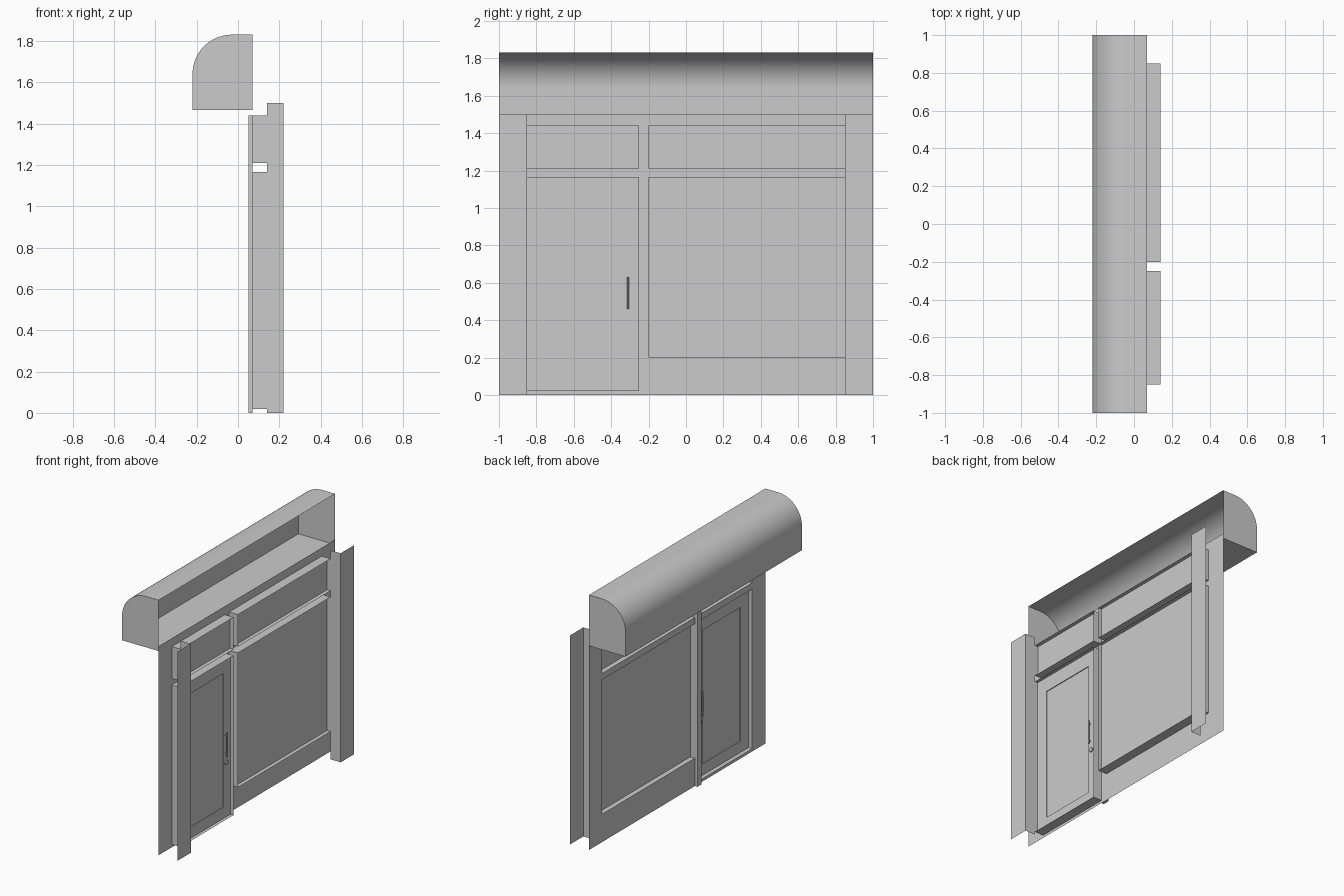
import bpy, bmesh, math

cube = bpy.data.objects.get("Cube")
if cube:
    bpy.data.objects.remove(cube, do_unlink=True)

GREY = (0.6, 0.6, 0.6, 1)
grey = bpy.data.materials.new("plain grey")
grey.use_nodes = True
grey.diffuse_color = GREY
grey.node_tree.nodes["Principled BSDF"].inputs["Base Color"].default_value = GREY


def make(name, bm):
    mesh = bpy.data.meshes.new(name)
    bm.to_mesh(mesh)
    bm.free()
    mesh.materials.append(grey)
    ob = bpy.data.objects.new(name, mesh)
    bpy.context.collection.objects.link(ob)
    return ob


def quad(bm, pts):
    return bm.faces.new([bm.verts.new(p) for p in pts])


def box(bm, lo, hi):
    geo = bmesh.ops.create_cube(bm, size=1)
    for v in geo["verts"]:
        v.co = [lo[i] + (v.co[i] + 0.5) * (hi[i] - lo[i]) for i in range(3)]


def rod(bm, centre, radius, length, along_x=False):
    geo = bmesh.ops.create_cone(bm, cap_ends=True, segments=16, radius1=radius,
                                radius2=radius, depth=length)
    for v in geo["verts"]:
        x, y, z = v.co
        local = (z, y, -x) if along_x else (x, y, z)
        v.co = [c + d for c, d in zip(centre, local)]


WALL_X, FRONT_X, FLANGE_X = 0.07, 0.14, 0.22
SIDE, POST_L, POST_R = 0.85, -0.20, -0.25

# Openings as y0, y1, z0, z1
openings = {
    "door": (-SIDE, POST_R, 0.02, 1.165),
    "window": (POST_L, SIDE, 0.20, 1.165),
    "door_transom": (-SIDE, POST_R, 1.21, 1.44),
    "window_transom": (POST_L, SIDE, 1.21, 1.44),
}

# Wall sheet, gridded at the opening edges and left open there
bm = bmesh.new()
ys = [-1, -SIDE, POST_R, POST_L, SIDE, 1]
zs = [0, 0.02, 0.20, 1.165, 1.21, 1.44, 1.5]
for y0, y1 in zip(ys, ys[1:]):
    for z0, z1 in zip(zs, zs[1:]):
        cy, cz = (y0 + y1) / 2, (z0 + z1) / 2
        if not any(a < cy < b and c < cz < d for a, b, c, d in openings.values()):
            quad(bm, [(WALL_X, y0, z0), (WALL_X, y1, z0),
                      (WALL_X, y1, z1), (WALL_X, y0, z1)])
bmesh.ops.remove_doubles(bm, verts=bm.verts[:], dist=0.0001)
make("wall", bm)

# Surround of each opening, with a pane set inside
for name, (y0, y1, z0, z1) in openings.items():
    bm = bmesh.new()
    ring = [(y0, z0), (y1, z0), (y1, z1), (y0, z1)]
    for a, b in zip(ring, ring[1:] + ring[:1]):
        quad(bm, [(WALL_X, *a), (WALL_X, *b), (FRONT_X, *b), (FRONT_X, *a)])
    make(name + "_surround", bm)
    if name != "door":
        bm = bmesh.new()
        box(bm, (0.106, y0, z0), (0.112, y1, z1))
        make(name + "_pane", bm)

# Door leaf: four rails around a recessed panel
y0, y1, z0, z1 = openings["door"]
py0, py1, pz0, pz1 = -0.76, -0.33, 0.10, 1.06
bm = bmesh.new()
for a, b, c, d in [(y0, py0, z0, z1), (py1, y1, z0, z1),
                   (py0, py1, z0, pz0), (py0, py1, pz1, z1)]:
    box(bm, (0.100, a, c), (0.116, b, d))
make("door_frame", bm)
bm = bmesh.new()
box(bm, (0.106, py0, pz0), (0.110, py1, pz1))
make("door_panel", bm)

# Pull handles and lock on both faces of the door
for side, x, face in [("outer", 0.131, 0.116), ("inner", 0.085, 0.100)]:
    bm = bmesh.new()
    rod(bm, (x, -0.31, 0.545), 0.005, 0.17)
    for z in (0.48, 0.61):
        rod(bm, ((x + face) / 2, -0.31, z), 0.004, abs(x - face), True)
    make(side + "_handle", bm)
bm = bmesh.new()
rod(bm, (0.108, -0.30, 0.41), 0.017, 0.03, True)
make("door_lock", bm)

# Post between door and window, standing proud at the back
bm = bmesh.new()
box(bm, (0.05, POST_R, 0), (WALL_X, POST_L, 1.44))
make("centre_post", bm)

# Side flanges with their returns
for name, s in (("left_flange", 1), ("right_flange", -1)):
    bm = bmesh.new()
    path = [(FRONT_X, s * SIDE), (FLANGE_X, s * SIDE), (FLANGE_X, s)]
    for a, b in zip(path, path[1:]):
        quad(bm, [(*a, 0), (*b, 0), (*b, 1.5), (*a, 1.5)])
    bmesh.ops.remove_doubles(bm, verts=bm.verts[:], dist=0.0001)
    make(name, bm)

# Rounded shutter housing, open above the wall
R, CX, CZ = 0.19, -0.03, 1.64
profile = [(WALL_X, 1.465), (-0.22, 1.465)]
for i in range(25):
    t = math.pi / 2 * i / 24
    profile.append((CX - R * math.cos(t), CZ + R * math.sin(t)))
profile.append((WALL_X, 1.83))
bm = bmesh.new()
ends = [[bm.verts.new((x, y, z)) for x, z in profile] for y in (-1, 1)]
for i in range(len(profile) - 1):
    bm.faces.new([ends[0][i], ends[0][i + 1], ends[1][i + 1], ends[1][i]])
for end in ends:
    bm.faces.new(end)
bmesh.ops.recalc_face_normals(bm, faces=bm.faces[:])
housing = make("shutter_housing", bm)
bpy.ops.object.select_all(action="DESELECT")
housing.select_set(True)
bpy.context.view_layer.objects.active = housing
bpy.ops.object.shade_smooth_by_angle(angle=math.radians(30))
